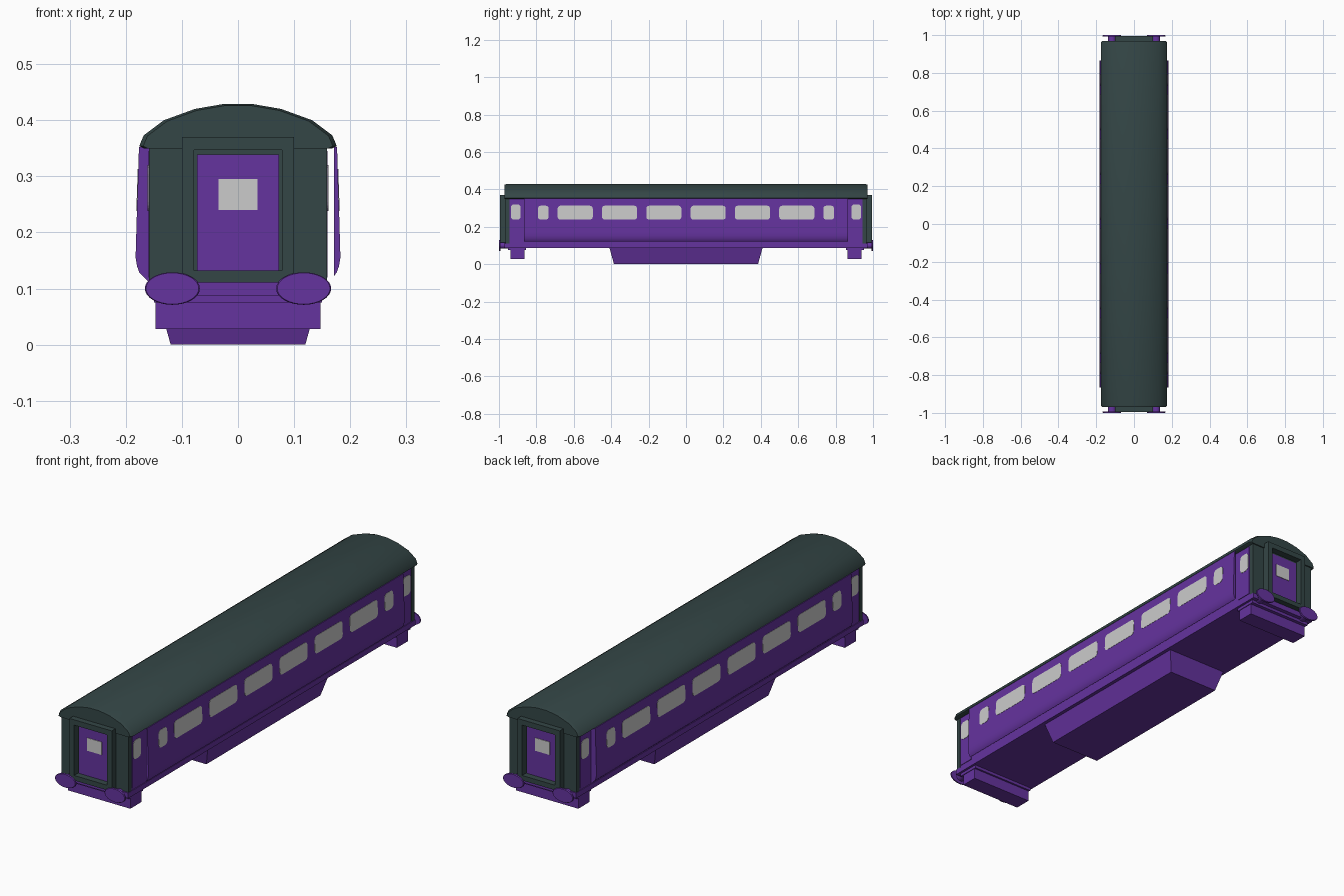
import bpy, bmesh, math

if "Cube" in bpy.data.objects:
    bpy.data.objects.remove(bpy.data.objects["Cube"])


def material(name, rgb):
    m = bpy.data.materials.new(name)
    m.diffuse_color = (*rgb, 1)
    m.use_nodes = True
    m.node_tree.nodes["Principled BSDF"].inputs["Base Color"].default_value = m.diffuse_color
    return m


PURPLE = material("purple_paint", (0.13, 0.033, 0.345))
DARK = material("dark_green_grey", (0.034, 0.061, 0.061))
GLASS = material("pale_grey_glass", (0.60, 0.60, 0.60))


def finish(name, bm, mat, smooth=None):
    bmesh.ops.recalc_face_normals(bm, faces=bm.faces)
    me = bpy.data.meshes.new(name)
    bm.to_mesh(me)
    bm.free()
    me.materials.append(mat)
    ob = bpy.data.objects.new(name, me)
    bpy.context.collection.objects.link(ob)
    if smooth:
        bpy.ops.object.select_all(action='DESELECT')
        ob.select_set(True)
        bpy.context.view_layer.objects.active = ob
        bpy.ops.object.shade_smooth_by_angle(angle=math.radians(smooth))
    return ob


def loft(name, rings, mat, smooth=None):
    """Join matching rings of points and cap both ends."""
    bm = bmesh.new()
    loops = [[bm.verts.new(p) for p in ring] for ring in rings]
    n = len(loops[0])
    for a, b in zip(loops, loops[1:]):
        for i in range(n):
            j = (i + 1) % n
            bm.faces.new((a[i], a[j], b[j], b[i]))
    bm.faces.new(loops[0])
    bm.faces.new(loops[-1])
    return finish(name, bm, mat, smooth)


def box(name, x0, x1, y0, y1, z0, z1, mat):
    return loft(name, [[(x0, y0, z), (x1, y0, z), (x1, y1, z), (x0, y1, z)]
                       for z in (z0, z1)], mat)


def end_box(name, x0, x1, ya, yb, z0, z1, end, mat):
    ys = sorted((ya * end, yb * end))
    return box(name, x0, x1, ys[0], ys[1], z0, z1, mat)


def rod(name, x, z, rx, rz, sections, mat, sides=32):
    """Elliptical stack along y; sections are (y, scale)."""
    ang = [2 * math.pi * i / sides for i in range(sides)]
    return loft(name, [[(x + rx * s * math.cos(a), y, z + rz * s * math.sin(a))
                        for a in ang] for y, s in sections], mat, 35)


# roof: arched section with softened ends
half = [(0.168, 0.35), (0.176, 0.354), (0.168, 0.373), (0.132, 0.400),
        (0.077, 0.420), (0.025, 0.429)]
arch = half + [(-x, z) for x, z in reversed(half)]
loft("roof", [[(x * s, y, 0.35 + (z - 0.35) * s) for x, z in arch]
              for y, s in ((-0.970, 0.96), (-0.958, 1), (0.958, 1), (0.970, 0.96))], DARK, 35)

# inner body and underframe
box("body_core", -0.157, 0.157, -0.948, 0.948, 0.11, 0.36, PURPLE)
box("underframe", -0.160, 0.160, -0.970, 0.970, 0.088, 0.111, PURPLE)
loft("equipment_box", [[(-x, -y, z), (x, -y, z), (x, y, z), (-x, y, z)]
                       for x, y, z in ((0.12, 0.385, 0), (0.145, 0.41, 0.09))], PURPLE)

# bowed side panels: closed on the left, a thin skin on the right
bow = [(0.1765, 0.352), (0.1795, 0.26), (0.182, 0.175), (0.1825, 0.155),
       (0.180, 0.140), (0.176, 0.129)]
skins = {"right": (1, bow + [(0.171, 0.122), (0.171, 0.352)]),
         "left": (-1, bow + [(0.160, 0.113), (0.155, 0.113), (0.155, 0.352)])}
for side, (s, prof) in skins.items():
    loft(side + "_side_panel", [[(s * x, y, z) for x, z in prof]
                                for y in (-0.865, 0.865)], PURPLE, 35)


def wall_x(z):
    return 0.1765 + (0.352 - z) * 0.0325


def window(name, s, cy, w, z0, z1, xf, r=0.016):
    """Thin rounded pane that follows the wall slope."""
    pts = []
    for k, (sy, zc) in enumerate(((1, z1 - r), (-1, z1 - r), (-1, z0 + r), (1, z0 + r))):
        for i in range(5):
            a = math.pi / 2 * (k + i / 4)
            pts.append((cy + sy * (w / 2 - r) + r * math.cos(a), zc + r * math.sin(a)))
    loft(name, [[(s * (xf(z) + d), y, z) for y, z in pts] for d in (-0.002, 0.001)], GLASS)


for side, s in (("right", 1), ("left", -1)):
    for i in range(6):
        window(f"{side}_window_{i}", s, (i - 2.5) * 0.237, 0.188, 0.238, 0.313, wall_x)
    for end in (-1, 1):
        window(f"{side}_small_window", s, end * 0.763, 0.058, 0.238, 0.313, wall_x)
        # vestibule doors, set back from the panels
        xs = sorted((s * 0.155, s * 0.1595))
        end_box(f"{side}_entry_door", xs[0], xs[1], 0.872, 0.940, 0.12, 0.345, end, PURPLE)
        window(f"{side}_door_window", s, end * 0.91, 0.051, 0.238, 0.320, lambda z: 0.1600)

for tag, e in (("front", -1), ("rear", 1)):
    # dark end wall with corridor connection frame
    end_box(tag + "_end_wall", -0.159, 0.159, 0.945, 0.965, 0.111, 0.365, e, DARK)
    for s in (-1, 1):
        xs = sorted((s * 0.078, s * 0.100))
        end_box(tag + "_gangway_post", xs[0], xs[1], 0.96, 0.995, 0.111, 0.370, e, DARK)
    end_box(tag + "_gangway_header", -0.078, 0.078, 0.96, 0.995, 0.347, 0.370, e, DARK)
    end_box(tag + "_gangway_sill", -0.078, 0.078, 0.96, 0.995, 0.111, 0.132, e, DARK)
    end_box(tag + "_end_door", -0.073, 0.073, 0.960, 0.968, 0.132, 0.339, e, PURPLE)
    end_box(tag + "_end_door_window", -0.035, 0.035, 0.966, 0.970, 0.24, 0.295, e, GLASS)
    # stepped block under each end
    end_box(tag + "_block_upper", -0.150, 0.150, 0.855, 0.952, 0.075, 0.10, e, PURPLE)
    end_box(tag + "_block_lower", -0.147, 0.147, 0.863, 0.937, 0.028, 0.08, e, PURPLE)
    # oval buffers on short shanks
    for s in (-1, 1):
        rod(tag + "_buffer_shank", s * 0.117, 0.10, 0.020, 0.017,
            [(e * 0.95, 1), (e * 0.995, 1)], PURPLE, 16)
        rod(tag + "_buffer_head", s * 0.117, 0.10, 0.049, 0.029,
            [(e * 0.993, 1), (e * 0.998, 1), (e * 1.0, 0.96)], PURPLE)
